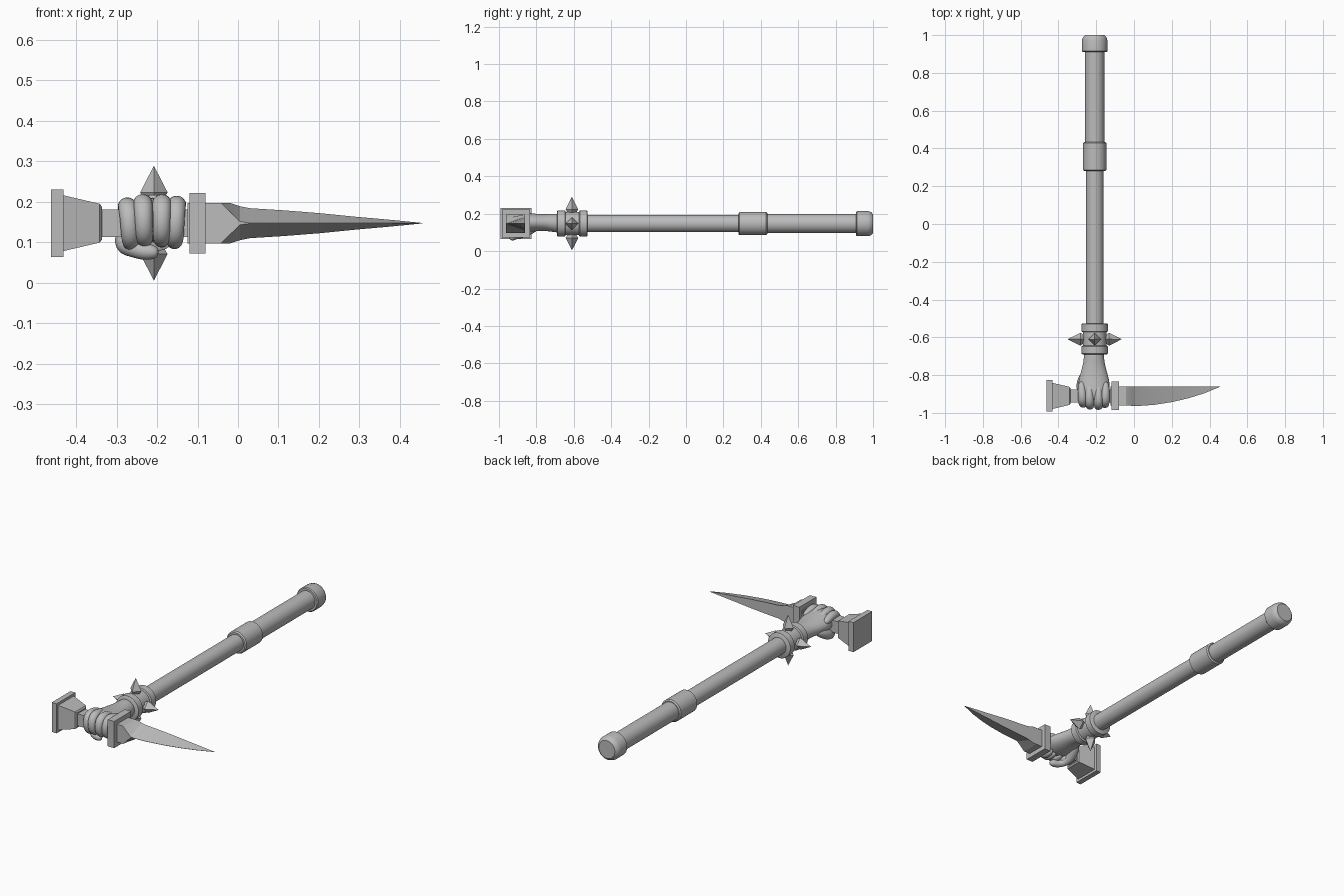
import bpy, bmesh
from math import pi, sin, cos, radians
from mathutils import Vector, Matrix

old = bpy.data.objects.get("Cube")
if old:
    bpy.data.objects.remove(old)

AX, AZ, HY = -0.208, 0.147, -0.91   # handle axis x and z, head axis y

grey = bpy.data.materials.new("plain_grey")
grey.use_nodes = True
COLOUR = (0.5, 0.5, 0.5, 1)
grey.diffuse_color = COLOUR
grey.node_tree.nodes["Principled BSDF"].inputs["Base Color"].default_value = COLOUR


def finish(name, bm, smooth=None, subdiv=0):
    bmesh.ops.recalc_face_normals(bm, faces=bm.faces)
    me = bpy.data.meshes.new(name)
    bm.to_mesh(me)
    bm.free()
    ob = bpy.data.objects.new(name, me)
    bpy.context.collection.objects.link(ob)
    me.materials.append(grey)
    if subdiv:
        mod = ob.modifiers.new("smooth", "SUBSURF")
        mod.levels = mod.render_levels = subdiv
    if smooth:
        bpy.ops.object.select_all(action="DESELECT")
        ob.select_set(True)
        bpy.context.view_layer.objects.active = ob
        bpy.ops.object.shade_smooth_by_angle(angle=radians(smooth))
    return ob


def loft(name, rings, **kw):
    """Skin a list of equal-length point rings and close both ends."""
    bm = bmesh.new()
    rows = [[bm.verts.new(p) for p in ring] for ring in rings]
    n = len(rows[0])
    for a, b in zip(rows, rows[1:]):
        for i in range(n):
            j = (i + 1) % n
            bm.faces.new((a[i], a[j], b[j], b[i]))
    bm.faces.new(rows[0])
    bm.faces.new(rows[-1])
    bmesh.ops.remove_doubles(bm, verts=bm.verts, dist=0.0001)
    return finish(name, bm, **kw)


def oval(x, y, z, rx, rz, n=32):
    return [(x + rx * cos(2 * pi * i / n), y, z + rz * sin(2 * pi * i / n)) for i in range(n)]


def turned(name, profile):
    """Round part on the handle axis from (y, radius) pairs."""
    return loft(name, [oval(AX, y, AZ, r, r) for y, r in profile], smooth=35)


def square(x, h):
    return [(x, HY + a * h, AZ + b * h) for a, b in ((-1, -1), (1, -1), (1, 1), (-1, 1))]


def finger(name, points, radii, n=10):
    """Rounded tube through points, with softly capped ends."""
    pts = [Vector(p) for p in points]
    rings = []
    for i, p in enumerate(pts):
        t = (pts[min(i + 1, len(pts) - 1)] - pts[max(i - 1, 0)]).normalized()
        u = t.cross(Vector((0.3, 0.2, 1)) if abs(t.x) > 0.6 else Vector((1, 0, 0))).normalized()
        v = t.cross(u)
        ring = lambda c, r: [c + r * (u * cos(2 * pi * k / n) + v * sin(2 * pi * k / n)) for k in range(n)]
        r = radii[i]
        if i == 0:
            rings.append(ring(p - t * r * 0.7, r * 0.5))
        rings.append(ring(p, r))
        if i == len(pts) - 1:
            rings.append(ring(p + t * r * 0.7, r * 0.5))
    return loft(name, rings, smooth=80, subdiv=2)


# Handle
turned("lower_shaft", [(-0.56, 0.046), (0.30, 0.046)])
turned("upper_shaft", [(0.42, 0.051), (0.93, 0.051)])
turned("grip_ring", [(0.28, 0.055), (0.286, 0.062), (0.429, 0.062), (0.435, 0.055)])
turned("end_cap", [(0.91, 0.062), (0.915, 0.067), (0.972, 0.067), (0.99, 0.062), (1.0, 0.05)])

# Wrist band with two raised rims
turned("wrist_band", [(-0.66, 0.062), (-0.56, 0.062)])
for name, y in (("front_rim", -0.69), ("rear_rim", -0.572)):
    turned("wrist_" + name, [(y, 0.064), (y + 0.004, 0.07), (y + 0.042, 0.07), (y + 0.046, 0.064)])

# Four spikes around the wrist band
for k in range(4):
    rot = Matrix.Translation((AX, -0.61, AZ)) @ Matrix.Rotation(k * pi / 2, 4, "Y")
    rings = []
    for h, r in ((0.045, 0.014), (0.076, 0.034), (0.142, 0.0)):
        rings.append([rot @ Vector((r * cos(a * pi / 2), r * sin(a * pi / 2), h)) for a in range(4)])
    rings[-1] = [p + Vector((0, 0.0006 * cos(i * pi / 2), 0)) for i, p in enumerate(rings[-1])]
    loft("wrist_spike_%d" % (k + 1), rings)

# Hammer side of the head
loft("hammer_plate", [square(-0.462, 0.083), square(-0.432, 0.083)])
loft("hammer_block", [square(-0.432, 0.069), square(-0.342, 0.048), square(-0.336, 0.04)])
loft("head_bar", [square(-0.34, 0.034), square(-0.10, 0.034)])

# Blade side of the head
loft("blade_guard", [square(-0.12, 0.075), square(-0.08, 0.075)])
BACK = HY + 0.05
stations = [  # x, front y, back half height, front half height
    (-0.125, -0.96, 0.05, 0.05), (-0.042, -0.961, 0.05, 0.05),
    (-0.02, -0.962, 0.05, 0.028), (0.005, -0.963, 0.042, 0.004),
    (0.03, -0.963, 0.037, 0.0006), (0.11, -0.957, 0.032, 0.0006),
    (0.2, -0.943, 0.025, 0.0006), (0.29, -0.922, 0.016, 0.0006),
    (0.37, -0.897, 0.009, 0.0006), (0.456, BACK - 0.002, 0.0006, 0.0003)]
loft("blade", [[(x, f, AZ - hf), (x, BACK, AZ - hb), (x, BACK, AZ + hb), (x, f, AZ + hf)]
               for x, f, hb, hf in stations], smooth=15)

# Fist: palm and wrist
palm = [(-0.66, 0.054, 0.147, 0.054), (-0.70, 0.053, 0.15, 0.05), (-0.75, 0.06, 0.153, 0.045),
        (-0.80, 0.076, 0.153, 0.047), (-0.85, 0.088, 0.153, 0.053), (-0.90, 0.083, 0.158, 0.056),
        (-0.935, 0.068, 0.16, 0.046), (-0.955, 0.045, 0.16, 0.025)]
loft("palm", [oval(-0.212, y, z, rx, rz, 16) for y, rx, z, rz in palm], smooth=80, subdiv=1)

# Four fingers curled over the bar: knuckle x, fingertip x, lift, reach
curl = [(-0.86, 0.185), (-0.915, 0.2), (-0.952, 0.195), (-0.968, 0.16),
        (-0.96, 0.118), (-0.93, 0.102), (-0.89, 0.108)]
sizes = [0.02, 0.025, 0.025, 0.023, 0.023, 0.021, 0.018]
for name, x0, x1, lift, reach in (("little", -0.277, -0.262, -0.008, 0.012), ("ring", -0.237, -0.23, 0, 0.002),
                                  ("middle", -0.188, -0.189, 0, 0), ("index", -0.15, -0.158, -0.004, 0.01)):
    path = [(x0 + (x1 - x0) * i / 6, y + reach, z + lift) for i, (y, z) in enumerate(curl)]
    finger(name + "_finger", path, sizes)

# Thumb folded underneath
finger("thumb", [(-0.262, -0.80, 0.135), (-0.283, -0.85, 0.105), (-0.275, -0.90, 0.088),
                 (-0.245, -0.925, 0.078), (-0.21, -0.93, 0.075)],
       [0.026, 0.029, 0.026, 0.024, 0.02])
